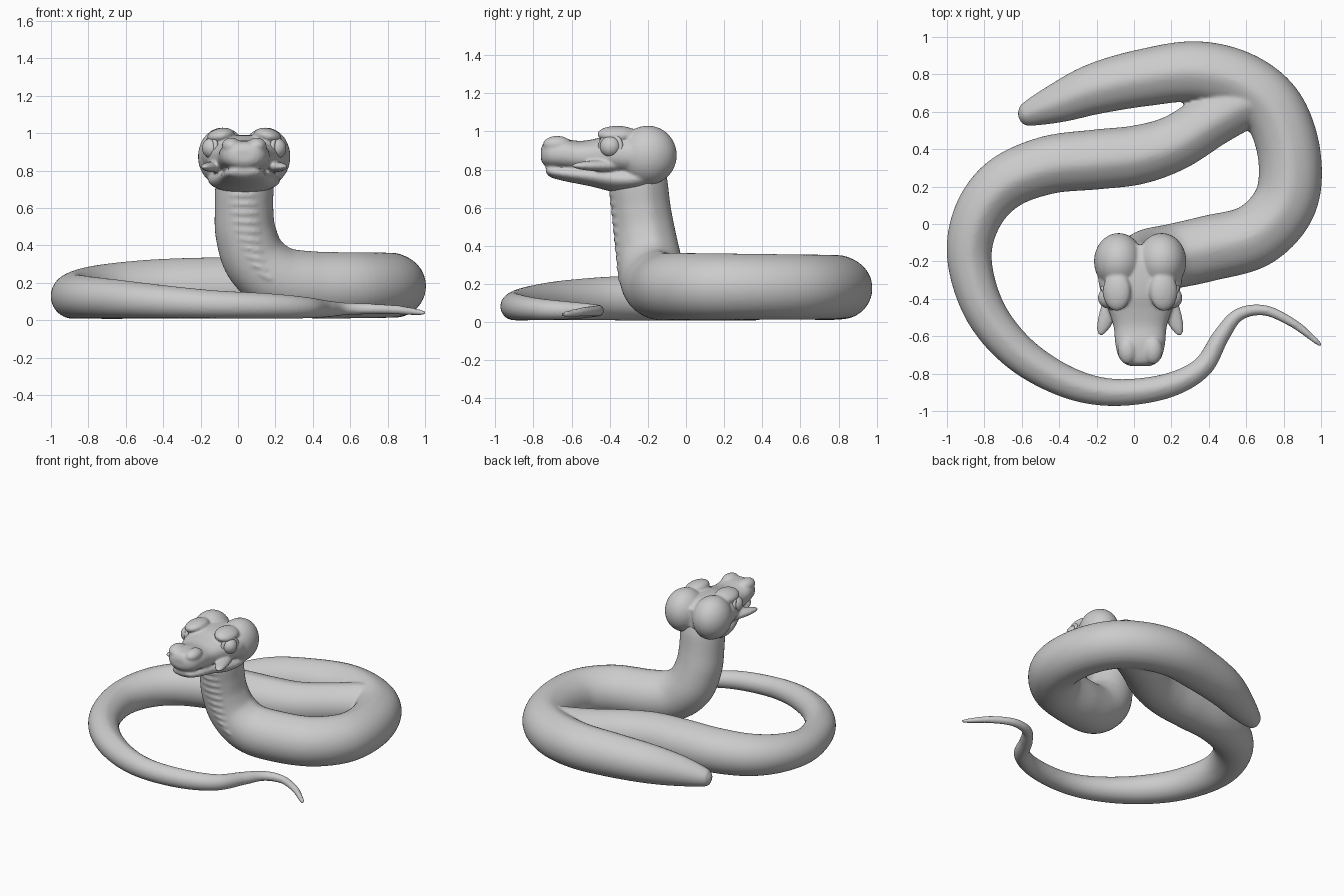
import bpy, bmesh, math
from mathutils import Vector, Matrix

CX = 0.033  # head centre line


def skin(bm, rings):
    # bridge rings of points into a closed tube
    vs = [[bm.verts.new(p) for p in r] for r in rings]
    n = len(vs[0])
    for a, b in zip(vs, vs[1:]):
        for i in range(n):
            bm.faces.new((a[i], a[(i + 1) % n], b[(i + 1) % n], b[i]))
    bm.faces.new(vs[0][::-1])
    bm.faces.new(vs[-1])


def spline(pts, steps=10):
    # Catmull-Rom through (x, y, z, radius)
    pts = [Vector(p) for p in pts]
    ext = [2 * pts[0] - pts[1]] + pts + [2 * pts[-1] - pts[-2]]
    out = []
    for i in range(1, len(ext) - 2):
        a, b, c, d = ext[i - 1:i + 3]
        for k in range(steps):
            t = k / steps
            out.append(0.5 * (2 * b + (c - a) * t + (2 * a - 5 * b + 4 * c - d) * t * t
                              + (3 * b - a - 3 * c + d) * t ** 3))
    return out + [pts[-1]]


def tube(bm, pts, n=40, ridge=0.05):
    # swept round section with a faint ridge along the back
    path = spline(pts)
    up = Vector((0, 0, 1))
    rings = []
    for i, p in enumerate(path):
        tan = (path[min(i + 1, len(path) - 1)] - path[max(i - 1, 0)]).to_3d().normalized()
        up = (up - tan * up.dot(tan)).normalized()
        side = tan.cross(up)
        r = max(p[3], 0.003)
        ring = []
        for k in range(n):
            a = 2 * math.pi * k / n
            rr = r * (1 + ridge * max(0, math.cos(a)) ** 24)
            ring.append(p.to_3d() + (up * math.cos(a) + side * math.sin(a)) * rr)
        rings.append(ring)
    skin(bm, rings)


def loft(bm, secs, power=0.85, n=40):
    # head sections: y, half width, bottom z, top z
    rings = []
    for y, w, lo, hi in spline(secs, 6):
        ring = []
        for k in range(n):
            a = 2 * math.pi * k / n
            c, s = math.cos(a), math.sin(a)
            ring.append(Vector((CX + w * math.copysign(abs(c) ** power, c), y,
                                (lo + hi) / 2 + (hi - lo) / 2 * math.copysign(abs(s) ** power, s))))
        rings.append(ring)
    skin(bm, rings)


def ball(bm, loc, rad, rot=None):
    m = Matrix.Translation(loc) @ (rot or Matrix()) @ Matrix.Diagonal((*rad, 1))
    bmesh.ops.create_uvsphere(bm, u_segments=32, v_segments=20, radius=1, matrix=m)


def finish(bm, name, voxel=0, smooth=0):
    bmesh.ops.recalc_face_normals(bm, faces=bm.faces)
    for f in bm.faces:
        f.smooth = True
    me = bpy.data.meshes.new(name)
    bm.to_mesh(me)
    bm.free()
    ob = bpy.data.objects.new(name, me)
    bpy.context.collection.objects.link(ob)
    if voxel:
        m = ob.modifiers.new("fuse", 'REMESH')
        m.mode = 'VOXEL'
        m.voxel_size = voxel
        m.use_smooth_shade = True
        s = ob.modifiers.new("soften", 'SMOOTH')
        s.factor = 0.5
        s.iterations = smooth
    return ob


# body: tail coil, then rear stub running round the loop and up the neck
bm = bmesh.new()
tube(bm, [(1.0, -0.65, 0.04, 0.01), (0.96, -0.615, 0.043, 0.017), (0.85, -0.53, 0.055, 0.024),
          (0.7, -0.462, 0.06, 0.028), (0.56, -0.485, 0.06, 0.034), (0.465, -0.6, 0.06, 0.045),
          (0.36, -0.77, 0.066, 0.056), (0.16, -0.87, 0.075, 0.066), (-0.12, -0.9, 0.083, 0.073),
          (-0.37, -0.84, 0.095, 0.085), (-0.62, -0.685, 0.11, 0.099), (-0.8, -0.46, 0.12, 0.11),
          (-0.88, -0.18, 0.127, 0.119), (-0.832, 0.05, 0.14, 0.132), (-0.69, 0.22, 0.152, 0.145),
          (-0.46, 0.315, 0.163, 0.155), (-0.2, 0.345, 0.168, 0.16), (0.02, 0.37, 0.17, 0.158),
          (0.22, 0.435, 0.17, 0.148), (0.42, 0.56, 0.175, 0.145), (0.6, 0.66, 0.18, 0.15),
          (0.72, 0.66, 0.18, 0.14)])
tube(bm, [(-0.618, 0.572, 0.085, 0.004), (-0.608, 0.575, 0.086, 0.035), (-0.57, 0.587, 0.09, 0.065),
          (-0.4, 0.65, 0.12, 0.108), (-0.2, 0.725, 0.148, 0.137), (0.05, 0.782, 0.165, 0.153),
          (0.33, 0.815, 0.178, 0.162), (0.57, 0.755, 0.18, 0.165), (0.745, 0.61, 0.18, 0.167),
          (0.83, 0.37, 0.182, 0.168), (0.81, 0.12, 0.183, 0.17), (0.65, -0.06, 0.183, 0.172),
          (0.4, -0.13, 0.185, 0.175), (0.22, -0.17, 0.215, 0.173), (0.095, -0.19, 0.315, 0.168),
          (0.04, -0.215, 0.46, 0.16), (0.03, -0.235, 0.6, 0.154), (0.033, -0.25, 0.74, 0.152),
          (0.033, -0.25, 0.84, 0.13)])
# belly plates up the front of the neck
for i in range(10):
    t = i / 9
    z = 0.24 + 0.43 * t
    x = 0.03 + 0.11 * (1 - t) ** 3
    ball(bm, (x, -0.292 - 0.045 * t, z), (0.1, 0.068, 0.028),
         Matrix.Rotation(0.5 * (1 - t) ** 2, 4, 'Y'))
finish(bm, "body", 0.011, 2)

# head: skull, lower jaw, rear lobes, brows, nose and lips
bm = bmesh.new()
loft(bm, [(-0.76, 0.05, 0.85, 0.91), (-0.745, 0.085, 0.825, 0.94), (-0.71, 0.115, 0.81, 0.955),
          (-0.64, 0.133, 0.80, 0.96), (-0.55, 0.142, 0.79, 0.95), (-0.46, 0.17, 0.785, 0.965),
          (-0.38, 0.205, 0.775, 0.985), (-0.28, 0.225, 0.76, 0.99), (-0.19, 0.2, 0.76, 0.98),
          (-0.11, 0.12, 0.8, 0.94)])
loft(bm, [(-0.735, 0.05, 0.785, 0.81), (-0.71, 0.085, 0.76, 0.82), (-0.64, 0.11, 0.74, 0.82),
          (-0.5, 0.135, 0.712, 0.82), (-0.36, 0.18, 0.68, 0.82), (-0.23, 0.19, 0.69, 0.82),
          (-0.12, 0.12, 0.74, 0.82)], 1.0)
for s in (-1, 1):
    ball(bm, (CX + s * 0.115, -0.2, 0.875), (0.132, 0.152, 0.155))
    ball(bm, (CX + s * 0.125, -0.36, 0.985), (0.075, 0.105, 0.042),
         Matrix.Rotation(s * 0.2, 4, 'Y'))
    ball(bm, (CX + s * 0.068, -0.675, 0.932), (0.052, 0.075, 0.044))
    ball(bm, (CX + s * 0.15, -0.42, 0.82), (0.05, 0.19, 0.03),
         Matrix.Rotation(s * 0.36, 4, 'Z'))
finish(bm, "head", 0.009, 3)

# eyes with lids
for s, side in ((-1, "left"), (1, "right")):
    bm = bmesh.new()
    ball(bm, (CX + s * 0.17, -0.395, 0.92), (0.055, 0.056, 0.056))
    finish(bm, side + "_eye")
    aim = Vector((s, -0.45, 0.05)).to_track_quat('Z', 'Y').to_euler()
    bpy.ops.mesh.primitive_torus_add(location=(CX + s * 0.176, -0.395, 0.92), rotation=aim,
                                     major_radius=0.058, minor_radius=0.013,
                                     major_segments=32, minor_segments=10)
    lid = bpy.context.object
    lid.name = side + "_eyelid"
    bpy.ops.object.shade_smooth()
